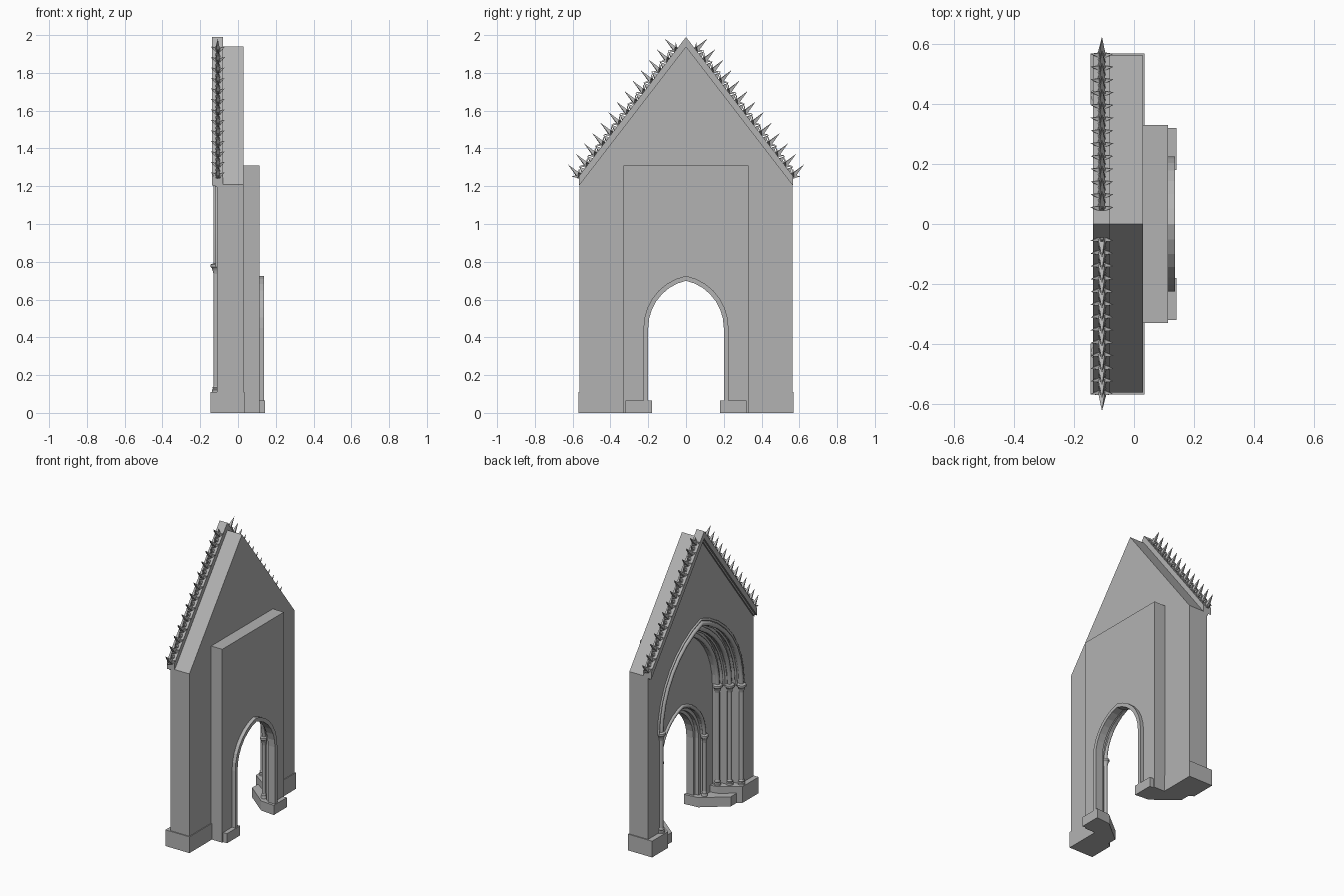
import bpy, bmesh, math
from mathutils import Vector

if "Cube" in bpy.data.objects:
    bpy.data.objects.remove(bpy.data.objects["Cube"])

STONE = bpy.data.materials.new("grey_stone")
STONE.diffuse_color = (0.45, 0.45, 0.45, 1)
STONE.use_nodes = True
STONE.node_tree.nodes["Principled BSDF"].inputs["Base Color"].default_value = STONE.diffuse_color


def smooth(ob, angle):
    bpy.ops.object.select_all(action='DESELECT')
    ob.select_set(True)
    bpy.context.view_layer.objects.active = ob
    if ob.type == 'CURVE':
        bpy.ops.object.convert(target='MESH')
    bpy.ops.object.shade_smooth_by_angle(angle=math.radians(angle))


def finish(name, bm):
    bmesh.ops.recalc_face_normals(bm, faces=bm.faces)
    me = bpy.data.meshes.new(name)
    bm.to_mesh(me)
    bm.free()
    me.materials.append(STONE)
    ob = bpy.data.objects.new(name, me)
    bpy.context.collection.objects.link(ob)
    return ob


def prism(name, pts, axis, lo, hi):
    """Extrude a 2D outline: (y, z) points along x, or (x, y) points along z."""
    bm = bmesh.new()
    make = (lambda p: (lo, *p)) if axis == 'x' else (lambda p: (*p, lo))
    face = bm.faces.new([bm.verts.new(make(p)) for p in pts])
    ext = bmesh.ops.extrude_face_region(bm, geom=[face])
    move = Vector((hi - lo, 0, 0)) if axis == 'x' else Vector((0, 0, hi - lo))
    bmesh.ops.translate(bm, vec=move, verts=[v for v in ext['geom'] if isinstance(v, bmesh.types.BMVert)])
    return finish(name, bm)


def arch(hw, spring, c, n=8, foot=0.0):
    """Pointed arch from the -y foot over the apex to the +y foot."""
    r = hw + c
    top = math.acos(c / r)
    right = [(r * math.cos(top * i / n) - c, spring + r * math.sin(top * i / n)) for i in range(n + 1)]
    right[-1] = (0, right[-1][1])
    right.insert(0, (hw, foot))
    return [(-y, z) for y, z in right] + right[-2::-1]


def roll(name, x, hw, spring, c, rad, foot, n=8):
    """Round moulding that runs up a shaft, over the arch and down again."""
    cu = bpy.data.curves.new(name, 'CURVE')
    cu.dimensions = '3D'
    cu.bevel_depth = rad
    cu.bevel_resolution = 2
    cu.materials.append(STONE)
    pts = arch(hw, spring, c, n, foot)
    sp = cu.splines.new('POLY')
    sp.points.add(len(pts) - 1)
    for p, (y, z) in zip(sp.points, pts):
        p.co = (x, y, z, 1)
    ob = bpy.data.objects.new(name, cu)
    bpy.context.collection.objects.link(ob)
    smooth(ob, 50)


def lathe(name, x, y, profile, seg=12):
    bm = bmesh.new()
    rings = [[bm.verts.new((x + r * math.cos(2 * math.pi * i / seg), y + r * math.sin(2 * math.pi * i / seg), z))
              for i in range(seg)] for r, z in profile]
    for a, b in zip(rings, rings[1:]):
        for i in range(seg):
            j = (i + 1) % seg
            bm.faces.new((a[i], a[j], b[j], b[i]))
    bm.faces.new(rings[0])
    bm.faces.new(rings[-1])
    smooth(finish(name, bm), 40)


SPRING, C = 0.78, 0.176     # great arch
S2, C2 = 0.45, 0.056        # doorway arch
SLOPE = 1.30

# Gabled wall in three layers, each with a smaller arched recess
gable = [(0.563, 0), (0.563, 1.21), (0, 1.94), (-0.563, 1.21), (-0.563, 0)]
for i, (lo, hi, hw) in enumerate([(-0.11, -0.05, 0.42), (-0.05, 0.005, 0.37), (0.005, 0.03, 0.325)]):
    prism(f"gable_wall_{i}", gable + arch(hw, SPRING, C), 'x', lo, hi)

# Rear block with the doorway, stepped inwards
block = [(0.33, 0), (0.33, 1.31), (-0.33, 1.31), (-0.33, 0)]
prism("door_wall_front", block + arch(0.24, S2, C2), 'x', 0.03, 0.06)
prism("door_wall_rear", block + arch(0.22, S2, C2), 'x', 0.06, 0.113)
prism("door_ring", arch(0.225, S2, C2, 7)[::-1] + arch(0.20, S2, C2, 7), 'x', 0.085, 0.137)

# Plinths
for s in (1, -1):
    prism("main_plinth", [(x, s * y) for x, y in
          [(-0.145, 0.57), (0.035, 0.57), (0.035, 0.30), (-0.02, 0.31), (-0.145, 0.40)]], 'z', 0, 0.11)
    prism("low_plinth", [(x, s * y) for x, y in
          [(0.142, 0.18), (0.142, 0.32), (0.03, 0.32), (-0.115, 0.42), (-0.115, 0.315), (0.04, 0.19)]],
          'z', 0, 0.065)

# Shafts continuing as archivolts, with capitals and bases
orders = [(-0.115, 0.43, SPRING, C, 0.015, 0.11), (-0.058, 0.385, SPRING, C, 0.015, 0.11),
          (0.0, 0.337, SPRING, C, 0.015, 0.11), (0.028, 0.238, S2 + 0.02, C2, 0.012, 0.065)]
for i, (x, hw, sp, c, r, foot) in enumerate(orders):
    roll(f"shaft_arch_{i}", x, hw, sp, c, r, foot)
    k = r / 0.015
    for s in (1, -1):
        lathe("capital", x, s * hw, [(r, sp - 0.045), (r + 0.003, sp - 0.03), (0.024 * k, sp - 0.012),
                                     (0.03 * k, sp - 0.008), (0.03 * k, sp + 0.006), (r, sp + 0.012)])
        lathe("shaft_base", x, s * hw, [(0.023 * k, foot), (0.023 * k, foot + 0.012), (0.018 * k, foot + 0.017),
                                        (0.02 * k, foot + 0.024), (r, foot + 0.032)])

# Thin extra rolls on the arch steps and outer hood
for i, (x, d) in enumerate([(-0.112, 0.455), (-0.085, 0.417), (-0.028, 0.368)]):
    roll(f"thin_roll_{i}", x, d, SPRING, C, 0.008, SPRING - 0.005)


# Gable coping bands
def band(name, top, bottom, half, lo, hi):
    e = SLOPE * half
    prism(name, [(-half, bottom - e), (-half, top - e), (0, top), (half, top - e), (half, bottom - e), (0, bottom)],
          'x', lo, hi)


band("coping", 1.99, 1.94, 0.567, -0.137, -0.08)
band("coping_under_roll", 1.945, 1.923, 0.56, -0.122, -0.105)


# Crockets: clusters of sharp leaves along each slope
def spike(bm, base, direction, length, rad):
    d = Vector(direction).normalized()
    u = d.orthogonal().normalized()
    w = d.cross(u)
    ring = [bm.verts.new(base + rad * (math.cos(a) * u + math.sin(a) * w))
            for a in (math.pi / 2 * k for k in range(4))]
    tip = bm.verts.new(base + d * length)
    for k in range(4):
        bm.faces.new((ring[k], ring[(k + 1) % 4], tip))
    bm.faces.new(ring[::-1])


for s in (1, -1):
    bm = bmesh.new()
    n = 13
    step = (0.562 - 0.05) / (n - 1)
    for i in range(n):
        y = 0.562 - i * step
        base = Vector((-0.107, s * y, 1.982 - SLOPE * y))
        nrm = Vector((0, s * 0.70, 0.71))
        along = Vector((0, -s * 0.61, 0.79))
        spike(bm, base, nrm, 0.09, 0.018)
        for sx in (-1, 1):
            spike(bm, base, nrm * 0.5 + along * 0.3 + Vector((sx, 0, 0)), 0.045, 0.016)
        spike(bm, base, nrm + along * 0.9, 0.046, 0.015)
        spike(bm, base, nrm - along * 0.9, 0.046, 0.015)
        # small leaf between two crockets
        if i < n - 1:
            mid = base + Vector((0, -s * step / 2, SLOPE * step / 2))
            spike(bm, mid, nrm, 0.036, 0.018)
    finish("crockets", bm)
